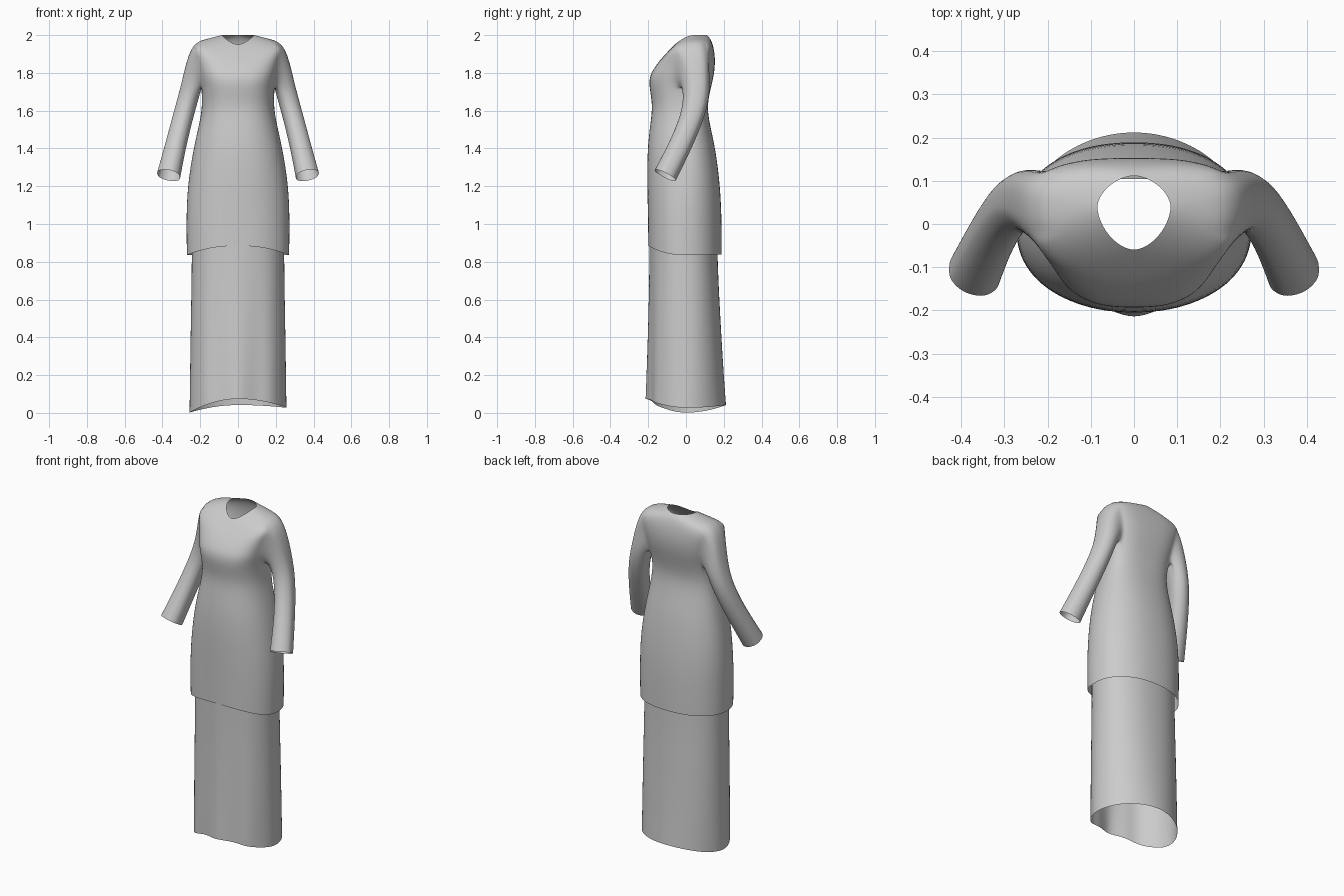
import bpy, bmesh, math
from mathutils import Vector

if "Cube" in bpy.data.objects:
    bpy.data.objects.remove(bpy.data.objects["Cube"])

N = 32  # columns around each garment ring


def ring(bm, w, yc, yf, yb, zf, zs, zb, p, skew=0.0, fold=0.0):
    """Ring of half-width w, front/back depth and separate front/side/back heights."""
    out = []
    for i in range(N):
        a = 2 * math.pi * i / N
        c, s = math.cos(a), math.sin(a)
        x = w * math.copysign(abs(c) ** p, c)
        k = abs(s) ** p
        y = yc + (yb - yc if s > 0 else yf - yc) * k
        z = zs + ((zb if s > 0 else zf) - zs) * s * s + skew * c * abs(c)
        if s < 0:  # soft front folds
            y += fold * s * s * (1 - math.cos(8 * (a - 1.5 * math.pi))) / 2
        out.append(bm.verts.new((x, y, z)))
    return out


def skin(bm, rows, skip=lambda r, i: False):
    for r in range(len(rows) - 1):
        n = len(rows[r])
        for i in range(n):
            j = (i + 1) % n
            if not skip(r, i):
                bm.faces.new((rows[r][i], rows[r][j], rows[r + 1][j], rows[r + 1][i]))


def finish(bm, name):
    bmesh.ops.delete(bm, geom=[v for v in bm.verts if not v.link_faces], context='VERTS')
    bmesh.ops.recalc_face_normals(bm, faces=bm.faces)
    for f in bm.faces:
        f.smooth = True
    me = bpy.data.meshes.new(name)
    bm.to_mesh(me)
    bm.free()
    ob = bpy.data.objects.new(name, me)
    bpy.context.collection.objects.link(ob)
    sub = ob.modifiers.new("smooth", 'SUBSURF')
    sub.levels = sub.render_levels = 2


# Tunic body: hem up to neckline (w, yc, yf, yb, zf, zs, zb, p)
bm = bmesh.new()
body = [
    (.272, -.01, -.200, .190, .885, .835, .840, .90),
    (.275, -.01, -.202, .190, 1.04, 1.02, 1.02, .90),
    (.269, .00, -.206, .182, 1.20, 1.20, 1.20, .90),
    (.237, .00, -.206, .157, 1.40, 1.40, 1.40, .88),
    (.203, .01, -.188, .123, 1.54, 1.54, 1.54, .85),
    (.189, .02, -.177, .112, 1.63, 1.63, 1.63, .80),
    (.195, .03, -.195, .132, 1.72, 1.73, 1.72, .75),
    (.203, .04, -.195, .146, 1.78, 1.78, 1.78, .70),
    (.216, .045, -.170, .153, 1.825, 1.83, 1.83, .70),
    (.235, .05, -.140, .154, 1.865, 1.89, 1.88, .70),
    (.255, .05, -.108, .147, 1.90, 1.955, 1.935, .72),
    (.170, .045, -.082, .132, 1.928, 1.980, 1.978, .85),
    (.085, .04, -.060, .112, 1.950, 2.000, 2.000, 1.15),
]
rows = [ring(bm, *b) for b in body]

# Armholes are left open between these rows and columns on each side
LO, HI, C0, C1 = 6, 10, -2, 3


def armhole(r, i):
    right = i if i < N // 2 else i - N
    left = N // 2 - 1 - i
    return LO <= r < HI and (C0 <= right < C1 or C0 <= left < C1)


skin(bm, rows, armhole)

# Sleeves: grown from the armhole edge (centre, radius across, radius front-back)
stations = [
    ((.246, .058, 1.73), .056, .076),
    ((.283, .047, 1.60), .055, .065),
    ((.327, -.022, 1.43), .056, .062),
    ((.367, -.110, 1.258), .064, .065),
]
for side in (1, -1):
    cells = [(LO, c) for c in range(C0, C1)] + [(r, C1) for r in range(LO, HI)]
    cells += [(HI, c) for c in range(C1, C0, -1)] + [(r, C0) for r in range(HI, LO, -1)]
    loop = [rows[r][(c if side > 0 else N // 2 - c) % N] for r, c in cells]
    ys, zs = [v.co.y for v in loop], [v.co.z for v in loop]
    my, hy = (max(ys) + min(ys)) / 2, (max(ys) - min(ys)) / 2
    mz, hz = (max(zs) + min(zs)) / 2, (max(zs) - min(zs)) / 2
    angles = [math.atan2((v.co.z - mz) / hz, (v.co.y - my) / hy) for v in loop]
    tube = [loop]
    for k, (c, rv, ru) in enumerate(stations):
        a = Vector(stations[max(k - 1, 0)][0])
        b = Vector(stations[min(k + 1, len(stations) - 1)][0])
        d = (b - a).normalized()
        v = (Vector((1, 0, 0)) - d * d.x).normalized()
        u = v.cross(d)
        if u.y < 0:
            u.negate()
        pts = [Vector(c) + u * ru * math.cos(t) + v * rv * math.sin(t) for t in angles]
        tube.append([bm.verts.new((q.x * side, q.y, q.z)) for q in pts])
    skin(bm, tube)
finish(bm, "tunic")

# Long skirt: hidden waist under the tunic down to the wavy hem
bm = bmesh.new()
skirt = [
    (.183, .01, -.170, .105, 1.57, 1.57, 1.57, .85),
    (.222, .00, -.192, .142, 1.40, 1.40, 1.40, .88),
    (.250, .00, -.194, .165, 1.20, 1.20, 1.20, .90),
    (.244, .00, -.194, .165, .85, .85, .85, .90, 0, .004),
    (.250, .00, -.200, .180, .55, .55, .55, .92, 0, .010),
    (.255, .00, -.211, .198, .25, .23, .24, .97, .005, .018),
    (.258, .00, -.219, .213, .075, .014, .042, 1.02, .013, .025),
]
skin(bm, [ring(bm, *s) for s in skirt])
finish(bm, "long_skirt")
